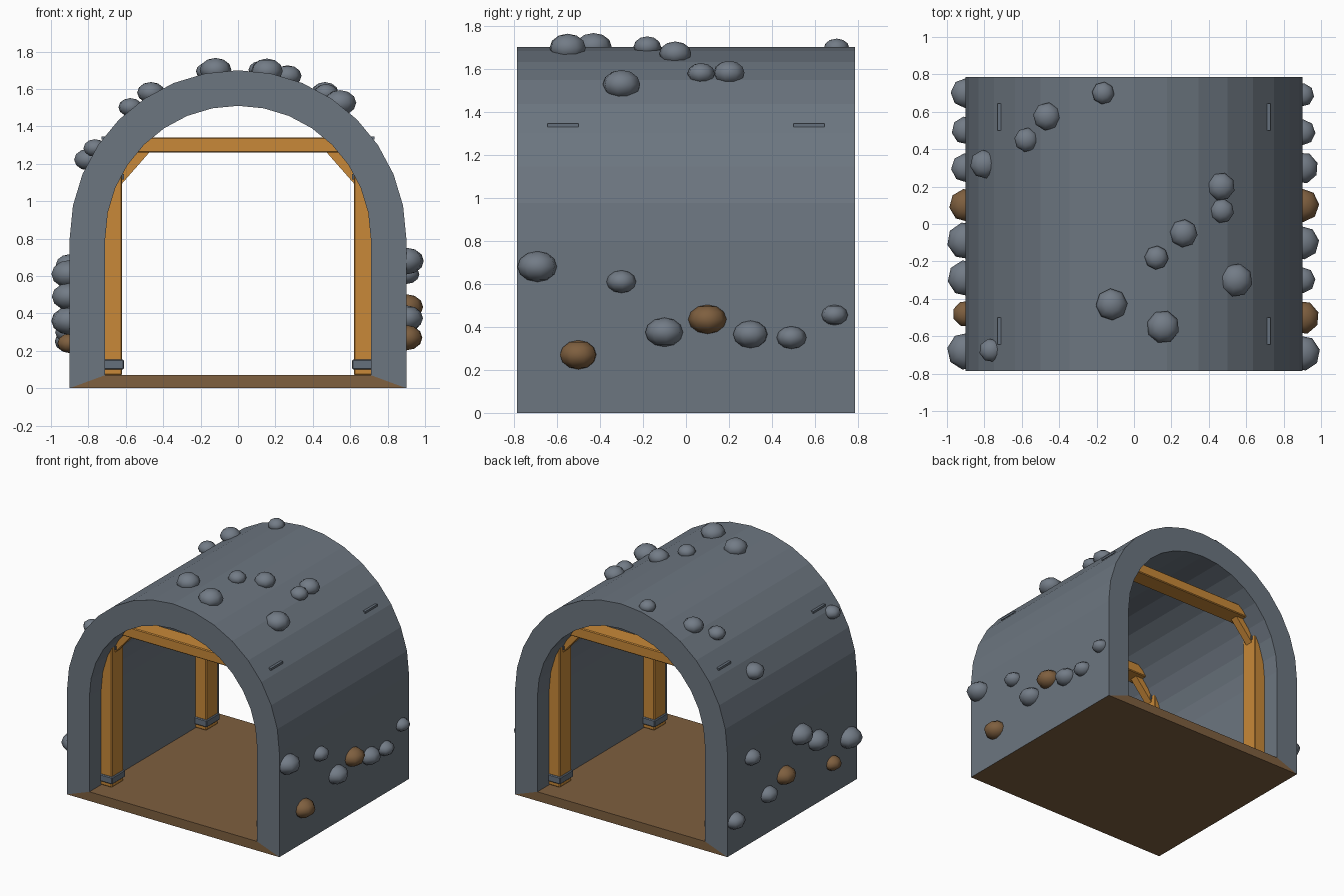
import bpy, bmesh, math, random
from mathutils import Matrix, Vector

random.seed(4)
cube = bpy.data.objects.get("Cube")
if cube:
    bpy.data.objects.remove(cube, do_unlink=True)


def material(name, color):
    m = bpy.data.materials.new(name)
    m.use_nodes = True
    m.diffuse_color = (*color, 1)
    m.node_tree.nodes["Principled BSDF"].inputs["Base Color"].default_value = (*color, 1)
    return m


STONE = material("slate stone", (0.15, 0.18, 0.215))
ROCK = material("pale rock", (0.17, 0.20, 0.24))
EARTH = material("brown earth", (0.21, 0.115, 0.05))
WOOD = material("timber", (0.58, 0.25, 0.04))
IRON = material("iron", (0.13, 0.16, 0.20))


def finish(name, bm, mat):
    bmesh.ops.recalc_face_normals(bm, faces=bm.faces[:])
    me = bpy.data.meshes.new(name)
    bm.to_mesh(me)
    bm.free()
    me.materials.append(mat)
    ob = bpy.data.objects.new(name, me)
    bpy.context.scene.collection.objects.link(ob)
    return ob


def box(name, center, size, mat, tilt=0, bevel=0):
    bm = bmesh.new()
    bmesh.ops.create_cube(bm, size=1, matrix=Matrix.Translation(center)
                          @ Matrix.Rotation(tilt, 4, 'Y')
                          @ Matrix.Diagonal((*size, 1)))
    if bevel:
        bmesh.ops.bevel(bm, geom=bm.edges[:], offset=bevel, segments=1, affect='EDGES')
    return finish(name, bm, mat)


DEPTH, OUTER, INNER, SPRING, FLOOR = 0.785, 0.9, 0.71, 0.8, 0.07


def arch_line(r, foot):
    arc = [(r * math.cos(math.pi * i / 16), SPRING + r * math.sin(math.pi * i / 16))
           for i in range(17)]
    return [(r, foot)] + arc + [(-r, foot)]


# Vaulted tunnel shell
bm = bmesh.new()
sections = []
for y in (-DEPTH, DEPTH):
    sections.append([[bm.verts.new((x, y, z)) for x, z in line]
                     for line in (arch_line(OUTER, 0), arch_line(INNER, FLOOR))])
(fo, fi), (bo, bi) = sections
for a, b in ((fo, fi), (bo, bi), (fo, bo), (fi, bi)):
    for i in range(len(a) - 1):
        bm.faces.new((a[i], a[i + 1], b[i + 1], b[i]))
for i in (0, -1):
    bm.faces.new((fo[i], fi[i], bi[i], bo[i]))
finish("tunnel_shell", bm, STONE)

# Earth floor with slanted sides
bm = bmesh.new()
ends = [[bm.verts.new((x, y, z)) for x, z in
         ((-OUTER, 0), (OUTER, 0), (INNER, FLOOR), (-INNER, FLOOR))] for y in (-DEPTH, DEPTH)]
bm.faces.new(ends[0])
bm.faces.new(ends[1])
for i in range(4):
    j = (i + 1) % 4
    bm.faces.new((ends[0][i], ends[0][j], ends[1][j], ends[1][i]))
finish("earth_floor", bm, EARTH)

# Timber frames near both ends
for end, y in (("front", -0.572), ("back", 0.572)):
    box(end + "_beam", (0, y, 1.3), (1.44, 0.14, 0.08), WOOD, bevel=0.006)
    for side, s in (("left", 1), ("right", -1)):
        tag = f"{end}_{side}_"
        box(tag + "post", (s * 0.69, y, 0.665), (0.14, 0.14, 1.19), WOOD, bevel=0.006)
        box(tag + "post_band", (s * 0.69, y, 0.127), (0.16, 0.16, 0.055), IRON, bevel=0.006)
        box(tag + "brace", (s * 0.565, y, 1.195), (0.05, 0.06, 0.27), WOOD, tilt=-s * 0.72)
        box(tag + "brace_pin", (s * 0.62, y, 1.13), (0.02, 0.08, 0.03), IRON)
        box(tag + "beam_cap", (s * 0.715, y, 1.338), (0.03, 0.145, 0.016), IRON)


# Embedded rocks
def rock(name, center, r, mat):
    bm = bmesh.new()
    bmesh.ops.create_uvsphere(bm, u_segments=8, v_segments=6, radius=r,
                              matrix=Matrix.Translation(center)
                              @ Matrix.Diagonal((1, 1, 0.75, 1))
                              @ Matrix.Rotation(random.uniform(0, 0.8), 4, 'Z'))
    for f in bm.faces:
        f.smooth = True
    finish(name, bm, mat)


# Side rocks: y, z, radius; the third and fifth on each side are brown
left_side = [(-.69, .68, .095), (-.3, .61, .07), (-.5, .27, .09), (-.1, .375, .09),
             (.1, .435, .09), (.3, .365, .085), (.49, .35, .07), (.69, .455, .063)]
right_side = [(-.68, .36, .1), (-.29, .49, .097), (-.48, .24, .07), (-.09, .61, .1),
              (.1, .37, .088), (.3, .3, .078), (.5, .66, .075), (.7, .25, .08)]
for side, s, rocks in (("left", 1, left_side), ("right", -1, right_side)):
    for i, (y, z, r) in enumerate(rocks):
        rock(f"{side}_wall_rock_{i + 1}", (s * 0.9, y, z), r, EARTH if i in (2, 4) else ROCK)

# Roof rocks: x, y, radius, seated on the vault
roof = [(-.165, .7, .06), (-.465, .575, .075), (-.575, .45, .065), (-.8, .32, .077),
        (-.765, -.675, .063), (.465, .2, .075), (.47, .07, .065), (.265, -.05, .075),
        (.12, -.18, .064), (-.12, -.43, .085), (.155, -.55, .088), (.545, -.3, .09)]
for i, (x, y, r) in enumerate(roof):
    z = SPRING + math.sqrt(OUTER ** 2 - x * x) + 0.01
    rock(f"roof_rock_{i + 1}", (x, y, z), r, ROCK)
